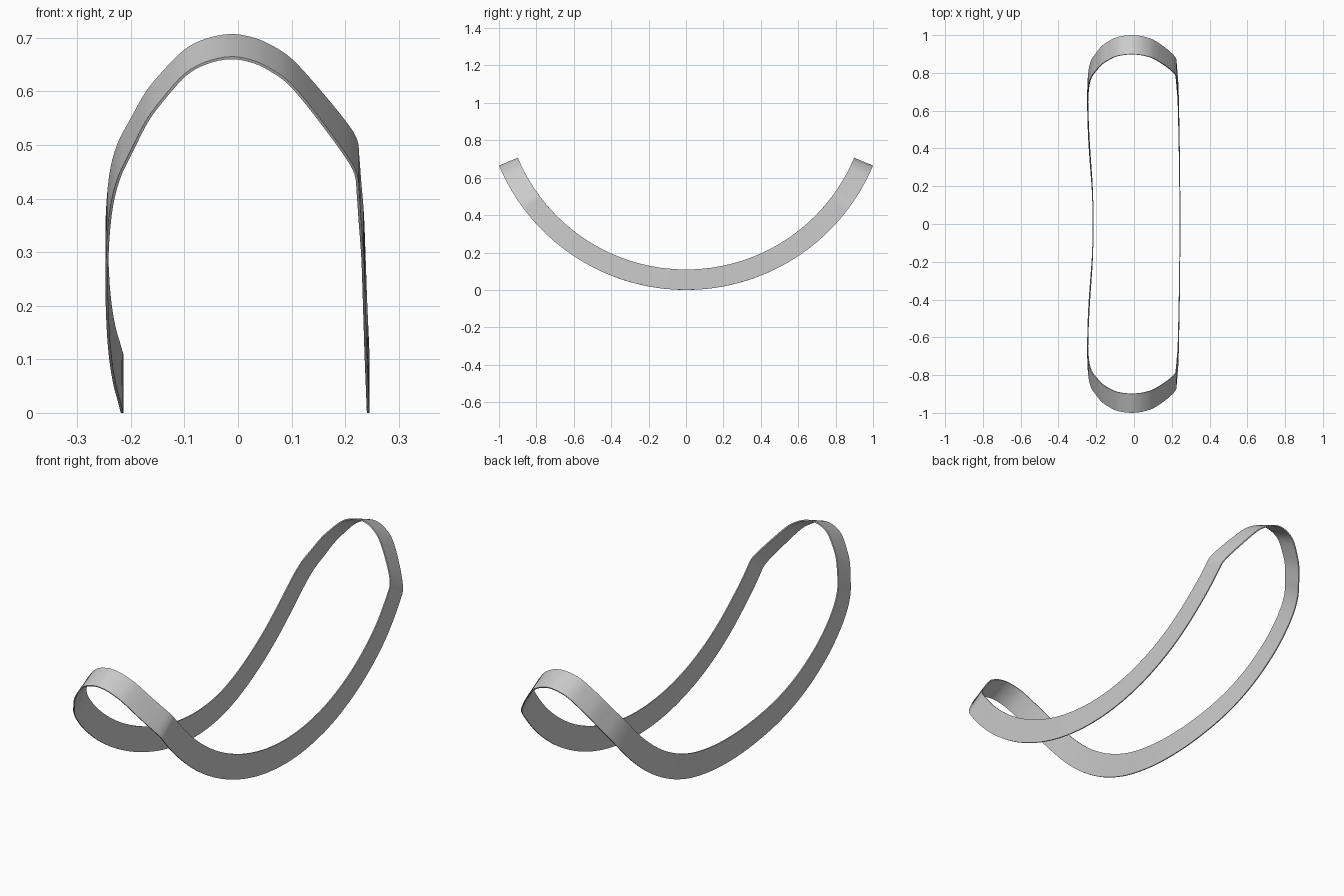
import bpy, bmesh
from math import sin, cos, radians
from mathutils import Vector

if "Cube" in bpy.data.objects:
    bpy.data.objects.remove(bpy.data.objects["Cube"])

OUTER_R, INNER_R, WALL = 1.084, 0.975, 0.005
MID_R = (OUTER_R + INNER_R) / 2

# Half outline of the unrolled loop: (x, bend angle in degrees)
half = [(-.2185, 0), (-.223, 10), (-.232, 17.5), (-.24, 24.5), (-.2455, 32),
        (-.2475, 41), (-.241, 48.6), (-.226, 53.2), (-.2, 56.8), (-.172, 60.2),
        (-.14, 62.8), (-.1, 65.4), (-.06, 66.7), (-.015, 67.25), (.025, 66.9),
        (.06, 66), (.1, 64.3), (.15, 60.7), (.2, 56.5), (.222, 54),
        (.2265, 51.5), (.23, 48), (.235, 43), (.238, 36), (.2405, 28),
        (.244, 15), (.2455, 0)]
control = [Vector((x, radians(a) * MID_R)) for x, a in half]
control += [Vector((p.x, -p.y)) for p in reversed(control[1:-1])]


def smooth_loop(points, steps):
    """Closed Catmull-Rom curve through the points."""
    result, n = [], len(points)
    for i in range(n):
        a, b, c, d = (points[(i + k) % n] for k in (-1, 0, 1, 2))
        for s in range(steps):
            t = s / steps
            result.append(0.5 * (2 * b + (c - a) * t
                                 + (2 * a - 5 * b + 4 * c - d) * t ** 2
                                 + (3 * b - a - 3 * c + d) * t ** 3))
    return result


def bend(point, radius):
    """Roll a flat outline point around the horizontal axis."""
    angle = point.y / MID_R
    return (point.x, radius * sin(angle), OUTER_R - radius * cos(angle))


# Offset the outline inward for the thin wall
outline = smooth_loop(control, 4)
count = len(outline)
inset = []
for i, p in enumerate(outline):
    tangent = (outline[(i + 1) % count] - outline[i - 1]).normalized()
    inset.append(p + Vector((tangent.y, -tangent.x)) * WALL)

# Rings: outer low, outer high, inner high, inner low
bm = bmesh.new()
rings = [[bm.verts.new(bend(p, r)) for p in path] for path, r in
         ((outline, OUTER_R), (outline, INNER_R), (inset, INNER_R), (inset, OUTER_R))]
for k in range(4):
    a, b = rings[k], rings[(k + 1) % 4]
    for i in range(count):
        j = (i + 1) % count
        bm.faces.new((a[i], a[j], b[j], b[i]))
bmesh.ops.recalc_face_normals(bm, faces=bm.faces)

mesh = bpy.data.meshes.new("curved_band")
bm.to_mesh(mesh)
bm.free()
band = bpy.data.objects.new("curved_band", mesh)
bpy.context.collection.objects.link(band)

# Plain grey material
grey = bpy.data.materials.new("light_grey")
grey.use_nodes = True
colour = (0.6, 0.6, 0.6, 1)
grey.diffuse_color = colour
grey.node_tree.nodes["Principled BSDF"].inputs["Base Color"].default_value = colour
mesh.materials.append(grey)

bpy.ops.object.select_all(action="DESELECT")
band.select_set(True)
bpy.context.view_layer.objects.active = band
bpy.ops.object.shade_smooth_by_angle(angle=radians(30))
